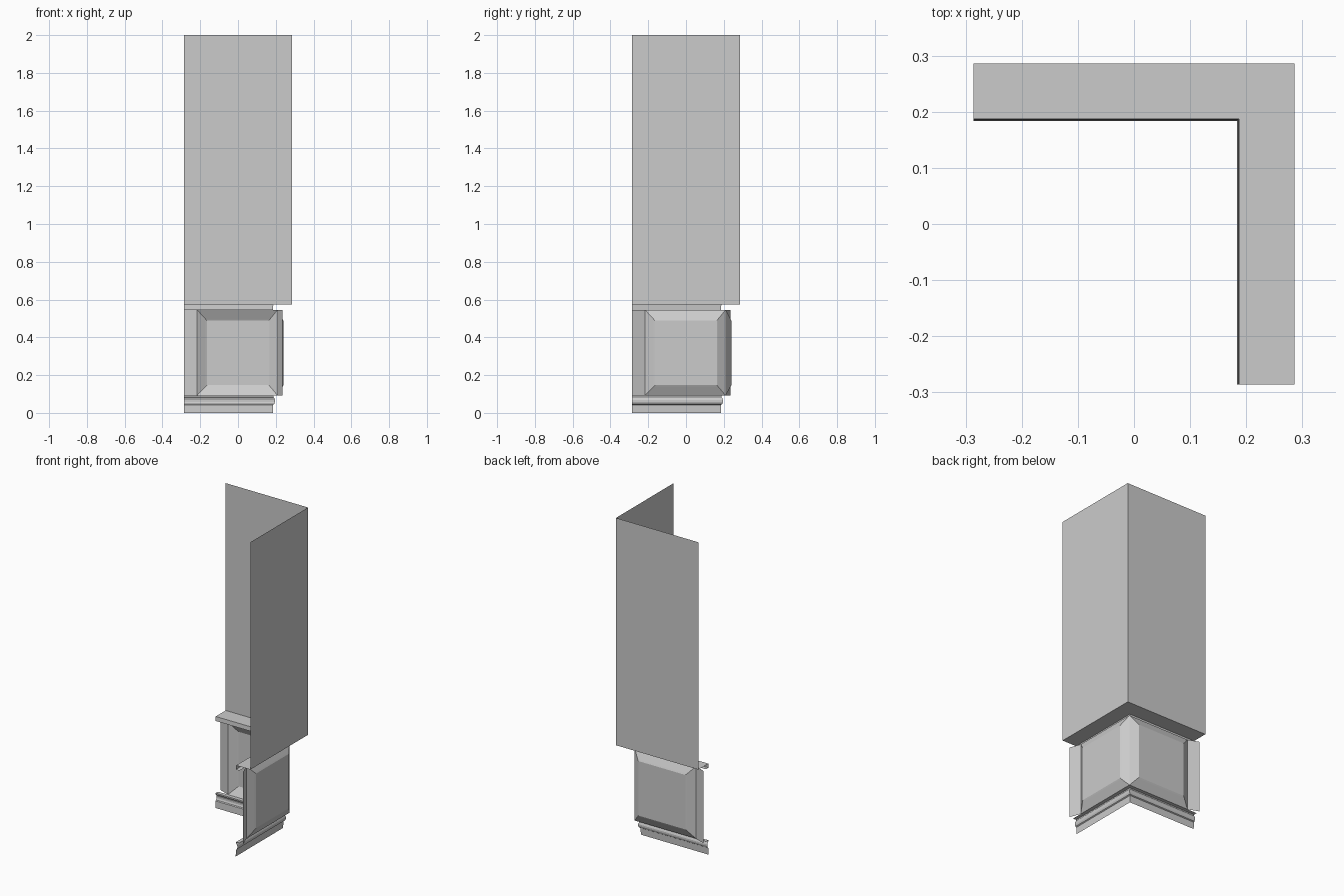
import bpy

if "Cube" in bpy.data.objects:
    bpy.data.objects.remove(bpy.data.objects["Cube"])

END = -0.286    # free end of both walls
WALL = 0.286    # outer wall plane
FRAME = 0.21    # front plane of the panel frames


def make_object(name, verts, faces):
    mesh = bpy.data.meshes.new(name)
    mesh.from_pydata(verts, [], faces)
    mesh.update()
    obj = bpy.data.objects.new(name, mesh)
    bpy.context.collection.objects.link(obj)
    return obj


def corner_sweep(name, profile):
    """Sweep a (distance, z) profile round the mitred inside corner."""
    verts, faces = [], []
    for d, z in profile:
        verts += [(END, d, z), (d, d, z), (d, END, z)]
    for i in range(len(profile) - 1):
        a, b = 3 * i, 3 * i + 3
        faces += [(a, a + 1, b + 1, b), (a + 1, a + 2, b + 2, b + 1)]
    return make_object(name, verts, faces)


def place(u, d, z, side):
    return (u, d, z) if side == "back" else (d, u, z)


def recessed_panel(side):
    """Nested rectangles stepping back from the frame plane to the panel."""
    # u min, u max, z min, z max, depth
    rings = [(-0.217, FRAME, 0.092, 0.546, FRAME),
             (-0.172, 0.170, 0.139, 0.497, 0.236),
             (-0.164, 0.163, 0.147, 0.489, 0.240)]
    verts, faces = [], []
    for u0, u1, z0, z1, d in rings:
        verts += [place(u, d, z, side) for u, z in
                  ((u0, z0), (u1, z0), (u1, z1), (u0, z1))]
    for r in range(len(rings) - 1):
        for k in range(4):
            n = (k + 1) % 4
            faces.append((4 * r + k, 4 * r + n, 4 * r + 4 + n, 4 * r + 4 + k))
    faces.append((8, 9, 10, 11))
    if side != "back":
        faces = [f[::-1] for f in faces]
    make_object(side + "_panel", verts, faces)


def end_stile(side):
    """Slanted upright strip closing the free end of the panel."""
    verts = [place(u, d, z, side) for u, d, z in
             ((END, 0.236, 0.092), (-0.217, FRAME, 0.092),
              (-0.217, FRAME, 0.546), (END, 0.236, 0.546))]
    face = (0, 1, 2, 3) if side == "back" else (3, 2, 1, 0)
    make_object(side + "_end_stile", verts, [face])


# Skirting board with a small cove
corner_sweep("skirting", [(0.184, 0), (0.186, 0.043), (0.192, 0.047),
                          (0.196, 0.058), (0.196, 0.068), (0.192, 0.078),
                          (0.187, 0.084), (0.187, 0.092), (FRAME, 0.092)])

# Panels and their end strips on both walls
for wall_side in ("back", "right"):
    recessed_panel(wall_side)
    end_stile(wall_side)

# Ledge: underside, front lip and top
corner_sweep("ledge", [(FRAME, 0.546), (0.185, 0.546),
                       (0.187, 0.573), (WALL, 0.573)])

# Plain upper wall
corner_sweep("upper_wall", [(WALL, 0.573), (WALL, 2.0)])
